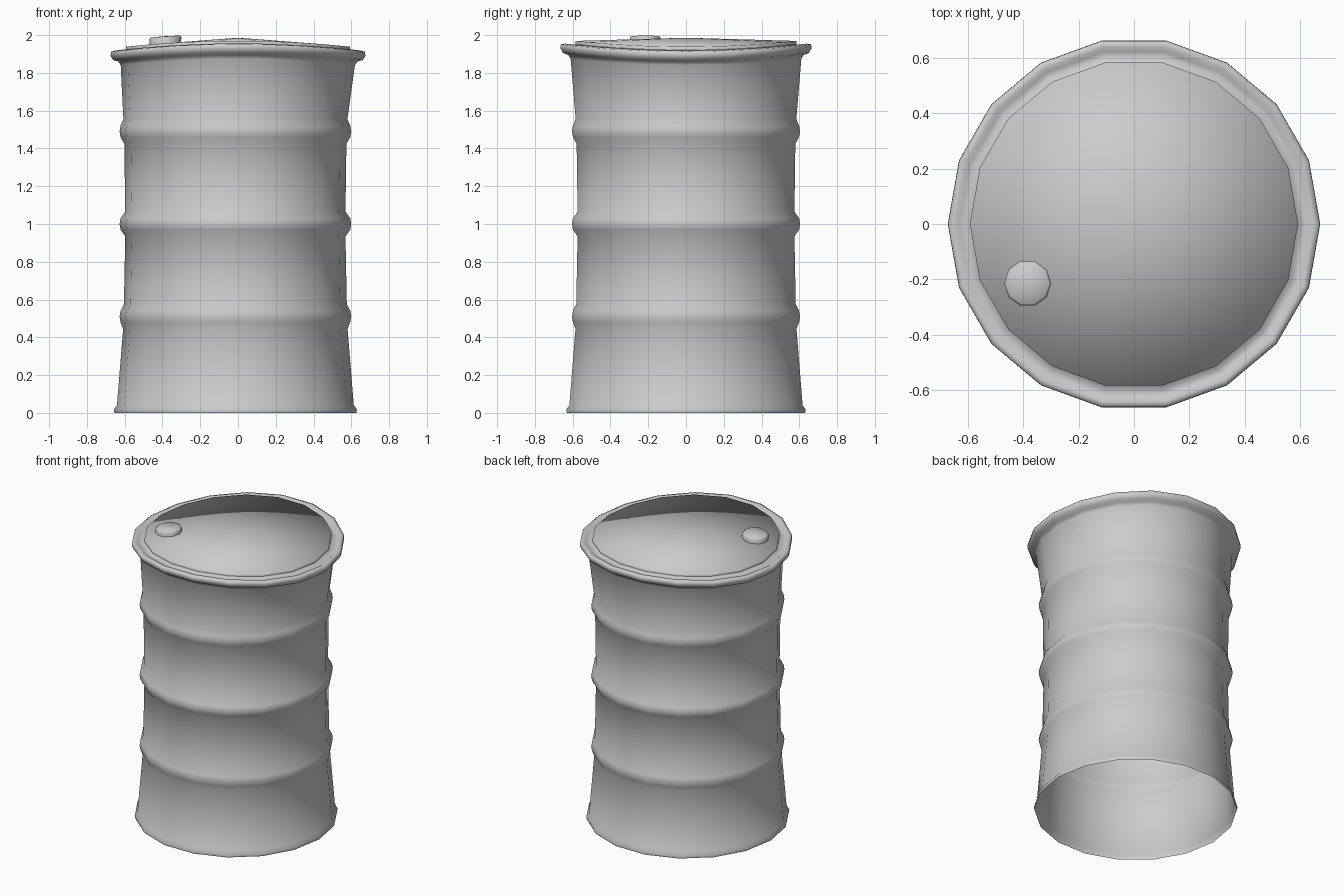
import bpy, bmesh
from math import sin, cos, tau

if "Cube" in bpy.data.objects:
    bpy.data.objects.remove(bpy.data.objects["Cube"])


def bend(x, z):
    """The top end sags slightly towards the left and right sides."""
    return z - 0.04 * (x / 0.67) ** 2 if z > 1.8 else z


def lean(z):
    """The wall sits a little to the left below the rim."""
    return -0.014 * min(1.0, max(0.0, (1.9 - z) / 0.35))


def lathe(name, profile, sides, cx=0.0, cy=0.0, cap=False):
    """Spin (radius, z) points; a zero radius closes to a single point."""
    bm = bmesh.new()
    rings = []
    for r, z in profile:
        ring = []
        for i in range(1 if r == 0 else sides):
            a = tau * i / sides
            x, y = cx + r * cos(a) + lean(z), cy + r * sin(a)
            ring.append(bm.verts.new((x, y, bend(x, z))))
        rings.append(ring)
    for lo, hi in zip(rings, rings[1:]):
        for i in range(sides):
            j = (i + 1) % sides
            if len(hi) == 1:
                bm.faces.new((lo[i], lo[j], hi[0]))
            else:
                bm.faces.new((lo[i], lo[j], hi[j], hi[i]))
    for f in bm.faces:
        f.smooth = True
    mesh = bpy.data.meshes.new(name)
    bm.to_mesh(mesh)
    bm.free()
    obj = bpy.data.objects.new(name, mesh)
    bpy.context.collection.objects.link(obj)
    return obj


# Barrel wall: open foot, three rolled hoops, flared rim with inner groove
wall = [(0.64, 0.0), (0.644, 0.018), (0.627, 0.04)]
for zc, below, above in ((0.51, 0.594, 0.59), (1.0, 0.583, 0.583), (1.49, 0.588, 0.593)):
    wall += [(below, zc - 0.065), (0.608, zc - 0.03), (0.613, zc),
             (0.608, zc + 0.03), (above, zc + 0.065)]
wall += [(0.62, 1.875), (0.632, 1.895), (0.662, 1.908), (0.674, 1.93),
         (0.673, 1.952), (0.65, 1.956), (0.632, 1.942), (0.61, 1.942), (0.594, 1.952)]
lathe("barrel_wall", wall, 18)

# Slightly domed lid with a thin edge
lathe("lid", [(0.594, 1.952), (0.594, 1.97), (0.0, 1.986)], 18)

# Bung cap near the front left of the lid
lathe("bung_cap", [(0.083, 1.955), (0.085, 1.997), (0.076, 2.006), (0.0, 2.008)],
      10, -0.385, -0.215)
